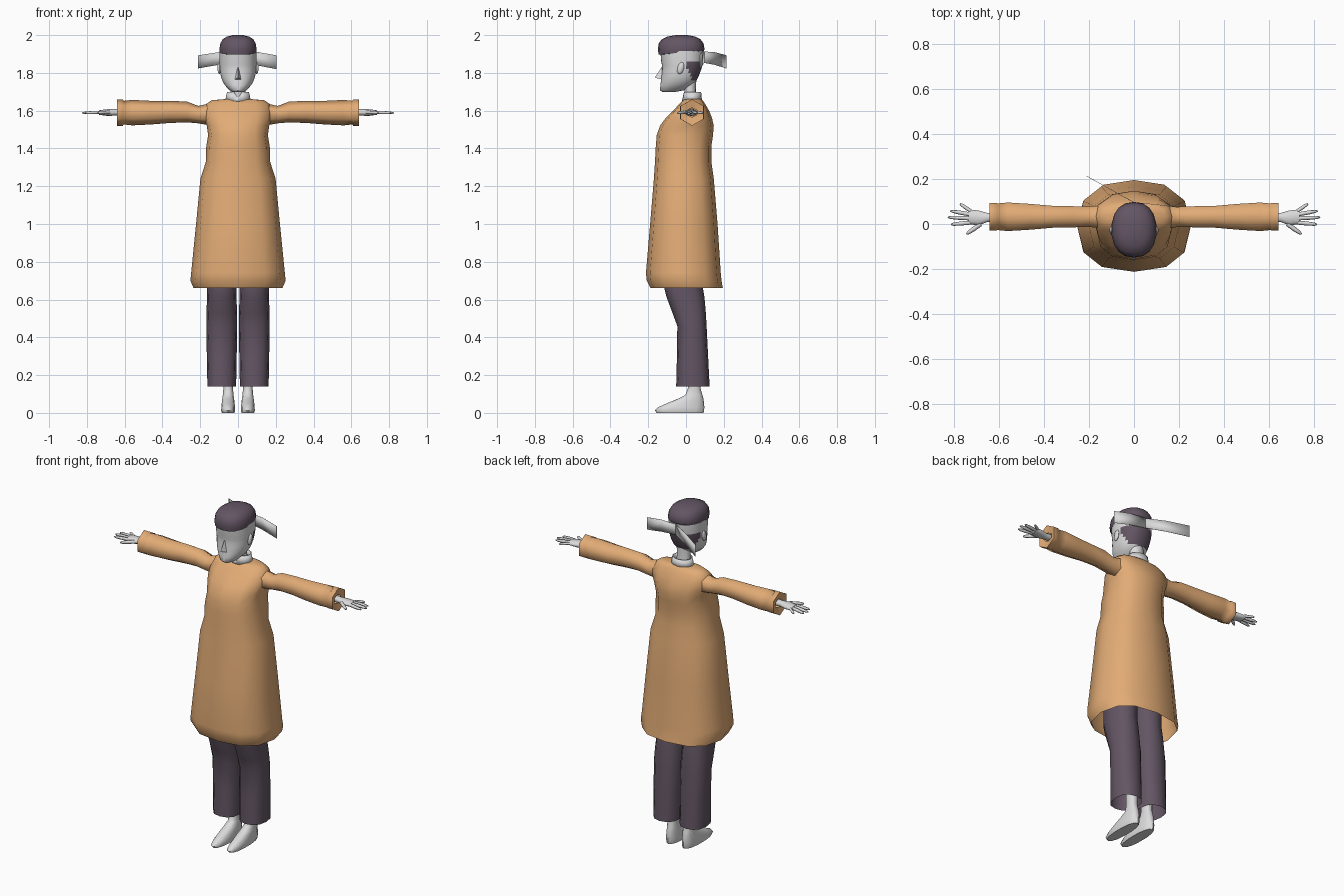
import bpy, bmesh, math
from mathutils import Vector


def material(name, rgb):
    m = bpy.data.materials.new(name)
    m.diffuse_color = (*rgb, 1)
    return m


ORANGE = material("orange cloth", (0.76, 0.41, 0.18))
DARK = material("dark plum", (0.125, 0.092, 0.128))
PALE = material("pale grey", (0.71, 0.71, 0.71))


def finish(name, bm, mats, mirror=False, angle=50, rule=None):
    bmesh.ops.recalc_face_normals(bm, faces=bm.faces)
    if rule:
        for f in bm.faces:
            f.material_index = rule(f.calc_center_median())
    me = bpy.data.meshes.new(name)
    bm.to_mesh(me)
    bm.free()
    ob = bpy.data.objects.new(name, me)
    bpy.context.collection.objects.link(ob)
    for m in mats:
        me.materials.append(m)
    bpy.ops.object.select_all(action='DESELECT')
    ob.select_set(True)
    bpy.context.view_layer.objects.active = ob
    bpy.ops.object.shade_smooth_by_angle(angle=math.radians(angle))
    if mirror:
        ob.modifiers.new("Mirror", 'MIRROR')
    return ob


def spow(v, e):
    return math.copysign(abs(v) ** e, v)


def loft(bm, rings, n, axis='z', power=2.0, cap0=False, cap1=False):
    """Rings are (t, a0, a1, b0, b1): a/b are x/y along z, or y/z along x."""
    loops = []
    for t, a0, a1, b0, b1 in rings:
        loop = []
        for i in range(n):
            w = math.tau * i / n + math.pi / 2
            a = (a0 + a1) / 2 + (a1 - a0) / 2 * spow(math.cos(w), 2 / power)
            b = (b0 + b1) / 2 + (b1 - b0) / 2 * spow(math.sin(w), 2 / power)
            loop.append(bm.verts.new((a, b, t) if axis == 'z' else (t, a, b)))
        loops.append(loop)
    for p, q in zip(loops, loops[1:]):
        for i in range(n):
            j = (i + 1) % n
            bm.faces.new((p[i], p[j], q[j], q[i]))
    if cap0:
        bm.faces.new(loops[0])
    if cap1:
        bm.faces.new(loops[-1])
    return loops


def centred(rows, cx=0.0):
    """Rows are (z, half width, front y, back y)."""
    return [(z, cx - h, cx + h, y0, y1) for z, h, y0, y1 in rows]


# Robe: open at the hem
bm = bmesh.new()
loft(bm, centred([
    (0.66, 0.235, -0.188, 0.195), (0.70, 0.252, -0.208, 0.188),
    (0.74, 0.248, -0.212, 0.184), (1.0, 0.222, -0.19, 0.167),
    (1.24, 0.199, -0.17, 0.147), (1.33, 0.17, -0.164, 0.134),
    (1.41, 0.168, -0.16, 0.134), (1.47, 0.158, -0.155, 0.143),
    (1.52, 0.165, -0.138, 0.147), (1.56, 0.178, -0.108, 0.138),
    (1.60, 0.182, -0.068, 0.122), (1.635, 0.168, -0.036, 0.102),
    (1.655, 0.14, -0.015, 0.088), (1.662, 0.06, -0.005, 0.082)]),
    12, power=2.5, cap1=True)
finish("robe", bm, [ORANGE])

# Sleeves: six-sided, ending in a recessed cuff
bm = bmesh.new()
loft(bm, [(x, 0.032 - w, 0.032 + w, z0, z1) for x, w, z0, z1 in [
    (0.10, 0.065, 1.52, 1.655), (0.165, 0.055, 1.525, 1.635),
    (0.21, 0.052, 1.533, 1.625), (0.27, 0.054, 1.538, 1.648),
    (0.36, 0.056, 1.535, 1.652), (0.46, 0.066, 1.527, 1.652),
    (0.56, 0.073, 1.522, 1.657), (0.605, 0.068, 1.527, 1.652),
    (0.61, 0.071, 1.52, 1.66), (0.64, 0.07, 1.52, 1.66),
    (0.63, 0.03, 1.565, 1.615)]], 6, axis='x')
finish("sleeves", bm, [ORANGE], mirror=True, angle=65)

# Trousers
bm = bmesh.new()
loft(bm, centred([
    (0.14, 0.076, -0.052, 0.125), (0.30, 0.079, -0.048, 0.117),
    (0.46, 0.082, -0.046, 0.109), (0.53, 0.081, -0.072, 0.105),
    (0.61, 0.078, -0.102, 0.098), (0.66, 0.077, -0.115, 0.09),
    (0.95, 0.077, -0.115, 0.09)], 0.086), 12, power=2.4, cap1=True)
finish("trousers", bm, [DARK], mirror=True)

# Feet
bm = bmesh.new()
loft(bm, centred([
    (0.0, 0.034, -0.155, 0.093), (0.012, 0.038, -0.165, 0.096),
    (0.03, 0.037, -0.148, 0.097), (0.05, 0.035, -0.103, 0.096),
    (0.075, 0.032, -0.043, 0.092), (0.095, 0.029, -0.003, 0.087),
    (0.13, 0.026, 0.01, 0.077), (0.24, 0.03, 0.008, 0.077)], 0.052),
    14, power=2.3, cap0=True, cap1=True)
finish("feet", bm, [PALE], mirror=True)

# Hands: palm plus tapered fingers
bm = bmesh.new()
loft(bm, [(0.60, 0.008, 0.052, 1.572, 1.612), (0.65, 0.008, 0.05, 1.574, 1.608),
          (0.69, -0.008, 0.062, 1.572, 1.608), (0.735, -0.002, 0.066, 1.578, 1.602)],
     10, axis='x', cap0=True, cap1=True)
for base, tip, r in [((0.725, 0.058), (0.772, 0.09), 0.008),
                     ((0.728, 0.043), (0.815, 0.058), 0.009),
                     ((0.728, 0.025), (0.826, 0.03), 0.009),
                     ((0.728, 0.006), (0.812, -0.002), 0.009),
                     ((0.68, 0.0), (0.743, -0.045), 0.01)]:
    a, b = Vector((*base, 1.592)), Vector((*tip, 1.588))
    d = b - a
    side = Vector((-d.y, d.x, 0)).normalized()
    loops = []
    for s, k in [(0, 1), (0.5, 1), (0.85, 0.8), (1, 0.35)]:
        loops.append([bm.verts.new(a + d * s + side * r * k * math.cos(i * math.pi / 3)
                      + Vector((0, 0, r * k * math.sin(i * math.pi / 3)))) for i in range(6)])
    for p, q in zip(loops, loops[1:]):
        for i in range(6):
            bm.faces.new((p[i], p[(i + 1) % 6], q[(i + 1) % 6], q[i]))
    bm.faces.new(loops[-1])
finish("hands", bm, [PALE], mirror=True, angle=65)

# Head, with the cropped back hair picked out by region
bm = bmesh.new()
rows = [(1.698, 0.025, -0.125, -0.06), (1.708, 0.045, -0.137, -0.01),
        (1.735, 0.07, -0.136, 0.035), (1.76, 0.084, -0.132, 0.056),
        (1.78, 0.09, -0.13, 0.066), (1.80, 0.094, -0.128, 0.074),
        (1.82, 0.096, -0.126, 0.081), (1.84, 0.098, -0.127, 0.087),
        (1.86, 0.099, -0.131, 0.091), (1.915, 0.098, -0.136, 0.093)]
loft(bm, centred(rows), 36, power=2.2, cap0=True, cap1=True)
finish("head", bm, [PALE, DARK],
       rule=lambda c: int(1.74 < c.z < 1.86 and c.y > -0.012 + (1.86 - c.z) * 0.5))

# Neck
bm = bmesh.new()
loft(bm, centred([(1.64, 0.045, -0.01, 0.06), (1.70, 0.04, -0.008, 0.052),
                  (1.77, 0.042, -0.02, 0.055)]), 14)
finish("neck", bm, [PALE])

# Collar, dipping into a notch at the front
bm = bmesh.new()
loops = loft(bm, centred([(1.65, 0.068, -0.022, 0.085), (1.70, 0.058, -0.014, 0.08)]), 16)
loops[1][8].co.z = 1.664
ob = finish("collar", bm, [PALE])
ob.modifiers.new("Thickness", 'SOLIDIFY').thickness = 0.006

# Hair cap
bm = bmesh.new()
loft(bm, centred([
    (1.895, 0.088, -0.13, 0.085), (1.897, 0.097, -0.145, 0.094),
    (1.925, 0.1, -0.149, 0.098), (1.955, 0.095, -0.145, 0.093),
    (1.978, 0.083, -0.128, 0.077), (1.992, 0.06, -0.098, 0.05),
    (2.0, 0.028, -0.055, 0.01)]), 18, power=2.3, cap0=True, cap1=True)
for v in bm.verts:  # lower edge rises toward the back
    if v.co.z < 1.9:
        v.co.z += 0.02 * (v.co.y + 0.145) / 0.24
finish("hair", bm, [DARK])

# Ears
bm = bmesh.new()
bmesh.ops.create_uvsphere(bm, u_segments=10, v_segments=6, radius=1)
for v in bm.verts:
    x, y, z = v.co
    v.co = (0.099 + 0.01 * x, -0.028 + 0.018 * y + 0.006 * z, 1.825 + 0.032 * z)
finish("ears", bm, [PALE], mirror=True)

# Nose wedge
bm = bmesh.new()
top, tip, left, right = [bm.verts.new(p) for p in (
    (0, -0.126, 1.835), (0, -0.165, 1.775), (-0.019, -0.125, 1.764), (0.019, -0.125, 1.764))]
for f in ((top, left, tip), (top, tip, right), (left, right, tip), (top, right, left)):
    bm.faces.new(f)
finish("nose", bm, [PALE])

# Headband tails
for name, path in [
    ("headband_tail_long", [(0, 0.097, 1.913, 1.853), (-0.1, 0.152, 1.91, 1.843),
                            (-0.21, 0.214, 1.893, 1.824)]),
    ("headband_tail_short", [(0, 0.097, 1.913, 1.853), (0.1, 0.087, 1.911, 1.84),
                             (0.203, 0.074, 1.893, 1.82)])]:
    bm = bmesh.new()
    edge = [(bm.verts.new((x, y, hi)), bm.verts.new((x, y, lo))) for x, y, hi, lo in path]
    for (a, b), (c, d) in zip(edge, edge[1:]):
        bm.faces.new((a, b, d, c))
    ob = finish(name, bm, [PALE])
    ob.modifiers.new("Thickness", 'SOLIDIFY').thickness = 0.002
